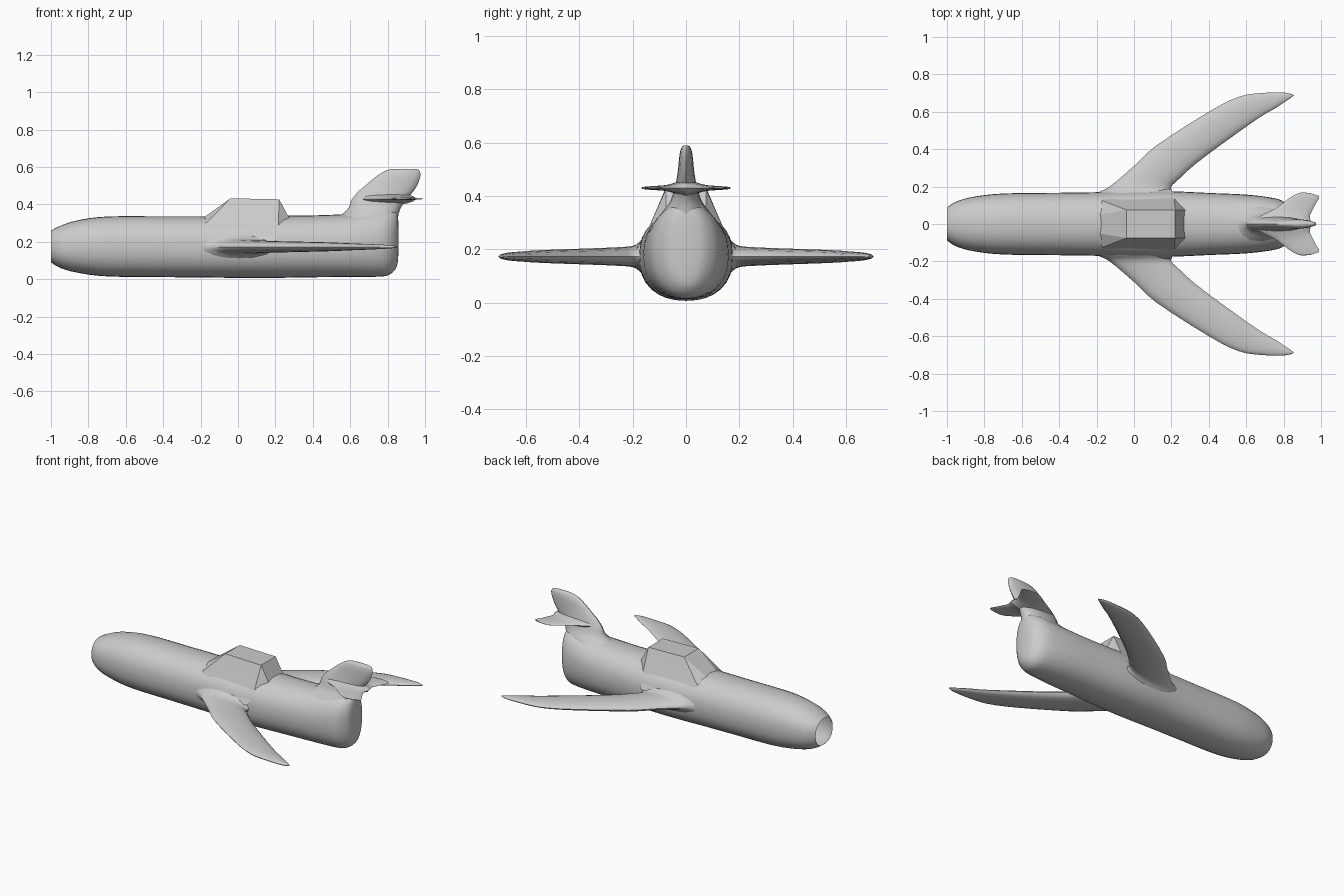
import bpy, bmesh, math
from mathutils import Vector

if "Cube" in bpy.data.objects:
    bpy.data.objects.remove(bpy.data.objects["Cube"])

GREY = bpy.data.materials.new("light grey")
GREY.diffuse_color = (0.6, 0.6, 0.6, 1)
GREY.use_nodes = True
GREY.node_tree.nodes["Principled BSDF"].inputs["Base Color"].default_value = GREY.diffuse_color


def make_object(name, bm, angle):
    bmesh.ops.recalc_face_normals(bm, faces=bm.faces)
    mesh = bpy.data.meshes.new(name)
    bm.to_mesh(mesh)
    bm.free()
    mesh.materials.append(GREY)
    ob = bpy.data.objects.new(name, mesh)
    bpy.context.collection.objects.link(ob)
    bpy.ops.object.select_all(action='DESELECT')
    ob.select_set(True)
    bpy.context.view_layer.objects.active = ob
    bpy.ops.object.shade_smooth_by_angle(angle=math.radians(angle))
    return ob


def smooth_stations(rows, steps=4):
    """Catmull-Rom interpolation between rows of numbers."""
    out = []
    for i in range(len(rows) - 1):
        a, b, c, d = (rows[max(i - 1, 0)], rows[i], rows[i + 1],
                      rows[min(i + 2, len(rows) - 1)])
        for s in range(steps):
            t = s / steps
            out.append([q + 0.5 * t * (r - p + t * (2*p - 5*q + 4*r - e + t * (3*(q - r) + e - p)))
                        for p, q, r, e in zip(a, b, c, d)])
    return out + [list(rows[-1])]


def loft(name, rings, cap_start, cap_end):
    bm = bmesh.new()
    loops = [[bm.verts.new(p) for p in ring] for ring in rings]
    n = len(loops[0])
    for a, b in zip(loops, loops[1:]):
        for i in range(n):
            j = (i + 1) % n
            bm.faces.new((a[i], a[j], b[j], b[i]))
    if cap_start:
        bm.faces.new(loops[0])
    if cap_end:
        bm.faces.new(loops[-1])
    return make_object(name, bm, 50)


def spow(v, e):
    return math.copysign(abs(v) ** e, v)


def blade_ring(lead, trail, axis, half, n=16):
    """Lens section between a leading and a trailing point."""
    mid, arm = (lead + trail) / 2, (trail - lead) / 2
    ring = []
    for i in range(n):
        a = 2 * math.pi * i / n
        ring.append(mid + arm * math.cos(a) + axis * half * math.sin(a))
    return ring


# Fuselage: x, bottom, top, half width; open at the nose
hull = [(-1, .09, .26, .088), (-.95, .06, .285, .12), (-.86, .035, .314, .145),
        (-.7, .015, .335, .163), (-.4, .011, .336, .167), (-.2, .009, .336, .17),
        (0, .007, .337, .177), (.2, .007, .34, .175), (.4, .01, .341, .166),
        (.6, .012, .35, .157), (.74, .013, .37, .14), (.8, .02, .375, .12),
        (.835, .045, .37, .09), (.852, .08, .35, .06), (.858, .14, .30, .025)]
rings = []
for x, lo, hi, w in smooth_stations(hull):
    ring = []
    for i in range(32):
        a = 2 * math.pi * i / 32
        ring.append((x, w * spow(math.cos(a), .88),
                     (lo + hi) / 2 + (hi - lo) / 2 * spow(math.sin(a), .88)))
    rings.append(ring)
loft("fuselage", rings, False, True)

# Canopy: faceted hump, one side listed from roof to wing root
bm = bmesh.new()
half = [(-.04, .075, .432), (.22, .075, .427), (-.17, .125, .30), (.275, .075, .325),
        (.215, .145, .27), (-.17, .172, .19), (.2, .187, .20), (-.19, .05, .325)]
sides = {s: [bm.verts.new((x, s * y, z)) for x, y, z in half] for s in (1, -1)}
for v in sides.values():
    for f in ((0, 1, 4, 2), (1, 3, 4), (2, 4, 6, 5), (0, 2, 7)):
        bm.faces.new([v[i] for i in f])
p, m = sides[1], sides[-1]
for i, j in ((0, 1), (1, 3), (0, 7)):
    bm.faces.new((p[i], p[j], m[j], m[i]))
make_object("canopy", bm, 15)

# Swept wings: lead x, lead y, trail x, trail y, half thickness
wing = [(-.24, .13, .23, .13, .095), (-.19, .17, .205, .17, .06), (-.13, .2, .2, .2, .04),
        (0, .31, .24, .24, .034), (.12, .42, .34, .33, .03), (.4, .6, .55, .485, .024),
        (.56, .68, .68, .575, .018), (.68, .7, .76, .622, .014),
        (.8, .703, .825, .665, .009), (.85, .692, .855, .686, .003)]
# Tailplanes in the same form
tailplane = [(.63, 0, .95, 0, .035), (.68, .045, .94, .04, .02), (.76, .085, .952, .07, .011),
             (.84, .145, .975, .115, .007), (.89, .167, .988, .135, .005),
             (.945, .165, .99, .15, .003)]
up = Vector((0, 0, 1))
for side, label in ((1, "left"), (-1, "right")):
    for part, rows, z in (("wing", wing, .173), ("tailplane", tailplane, .43)):
        rings = [blade_ring(Vector((r[0], side * r[1], z)), Vector((r[2], side * r[3], z)),
                            up, r[4]) for r in smooth_stations(rows, 3)]
        loft(f"{label}_{part}", rings, True, True)

# Tail fin: height, lead x, trail x, half thickness
fin = [(.30, .44, .85, .11), (.345, .55, .858, .085), (.38, .59, .87, .06),
       (.42, .605, .895, .045), (.46, .635, .93, .036), (.50, .68, .957, .03),
       (.55, .74, .975, .025), (.58, .79, .97, .018), (.59, .83, .95, .008)]
rings = [blade_ring(Vector((r[1], 0, r[0])), Vector((r[2], 0, r[0])),
                    Vector((0, 1, 0)), r[3]) for r in smooth_stations(fin, 3)]
loft("tail_fin", rings, True, True)
